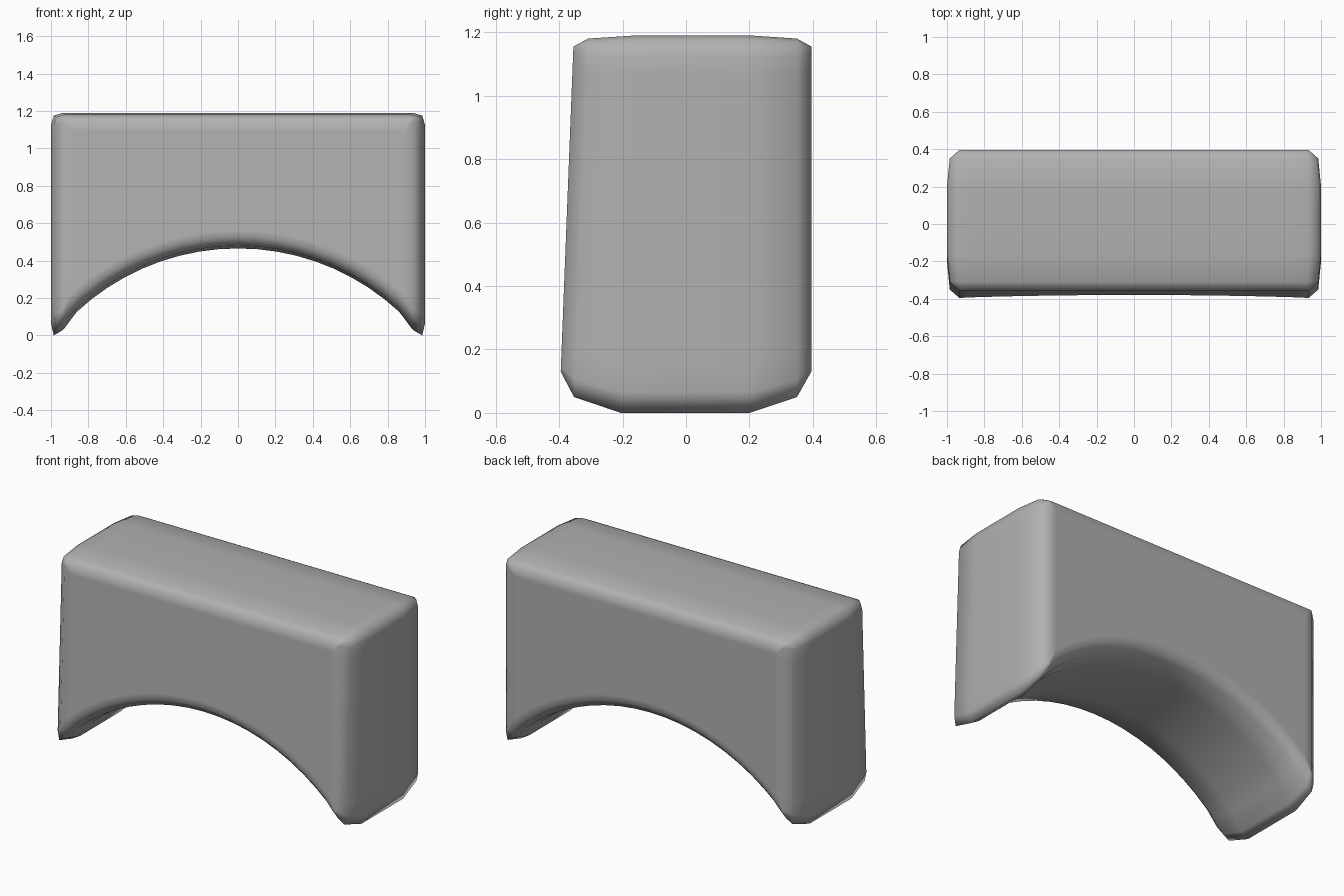
import bpy, bmesh, math

if "Cube" in bpy.data.objects:
    bpy.data.objects.remove(bpy.data.objects["Cube"])

SEG = 10  # arch segments per half


def half_outline(xmax, top, tip, radius, c):
    """Right half of the arched outline, from arch crown to top edge."""
    end = xmax - c
    a_end = math.asin(end / radius)
    pts = []
    for i in range(SEG + 1):
        a = a_end * i / SEG
        pts.append((radius * math.sin(a), radius * math.cos(a) - 0.8))
    pts[-1] = (end, tip + 0.45 * c)
    k = 0.23 * c
    # leg tip, outer end with two holding loops, top corner
    pts += [(xmax - k, tip), (xmax, tip + c), (xmax, tip + c + 0.08),
            (xmax, top - c - 0.06), (xmax, top - c),
            (xmax - k, top - k), (end, top), (end - 0.06, top)]
    return pts


def outline(*args):
    right = half_outline(*args)
    return right + [(-x, z) for x, z in reversed(right[1:])]


def front_shift(z):
    # the front leans back slightly towards the top
    return 0.04 * (z - 0.13) / 1.025


# layers from the middle outwards: y, then outline settings
layers = [
    (0.20, (1.00, 1.19, 0.00, 1.265, 0.065)),
    (0.35, (0.985, 1.18, 0.05, 1.28, 0.055)),
    (0.395, (0.935, 1.155, 0.13, 1.325, 0.012)),
    (0.395, (0.885, 1.095, 0.235, 1.362, 0.01)),
]
stations = [(-y, p) for y, p in reversed(layers)] + layers

# arched block lofted through the layers
bm = bmesh.new()
rings = []
for y, params in stations:
    rings.append([bm.verts.new((x, y + (front_shift(z) if y < 0 else 0), z))
                  for x, z in outline(*params)])
for a, b in zip(rings, rings[1:]):
    n = len(a)
    for i in range(n):
        j = (i + 1) % n
        bm.faces.new((a[i], a[j], b[j], b[i]))
bm.faces.new(rings[0])
bm.faces.new(rings[-1])
bmesh.ops.recalc_face_normals(bm, faces=bm.faces)
for f in bm.faces:
    f.smooth = True

mesh = bpy.data.meshes.new("arched_block")
bm.to_mesh(mesh)
bm.free()
block = bpy.data.objects.new("arched_block", mesh)
bpy.context.collection.objects.link(block)

# darker grey surface
grey = bpy.data.materials.new("mid_grey")
grey.diffuse_color = (0.44, 0.44, 0.44, 1)
grey.use_nodes = True
grey.node_tree.nodes["Principled BSDF"].inputs["Base Color"].default_value = grey.diffuse_color
mesh.materials.append(grey)
